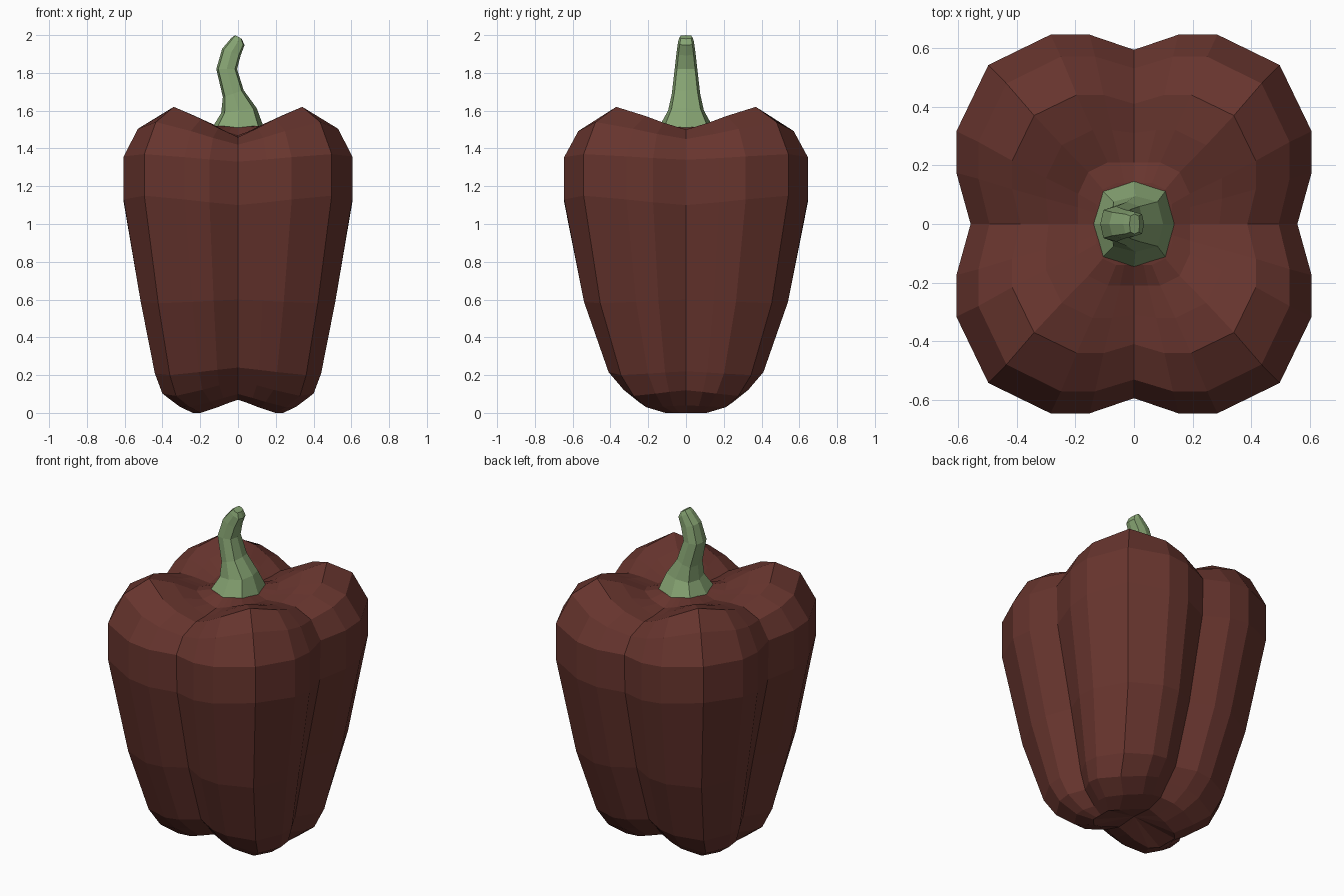
import bpy, bmesh
from math import sin, cos, radians

if "Cube" in bpy.data.objects:
    bpy.data.objects.remove(bpy.data.objects["Cube"])


def material(name, rgb):
    m = bpy.data.materials.new(name)
    m.diffuse_color = (*rgb, 1)
    m.use_nodes = True
    m.node_tree.nodes["Principled BSDF"].inputs["Base Color"].default_value = m.diffuse_color
    return m


def loft(name, rings, mat, start=None, end=None):
    """Skin a stack of equal-length rings, closing each end with a fan or an n-gon."""
    bm = bmesh.new()
    rows = [[bm.verts.new(p) for p in r] for r in rings]
    n = len(rows[0])
    for a, b in zip(rows, rows[1:]):
        for i in range(n):
            j = (i + 1) % n
            bm.faces.new((a[i], a[j], b[j], b[i]))
    for row, tip in ((rows[0], start), (rows[-1], end)):
        if tip is None:
            bm.faces.new(row)
        else:
            c = bm.verts.new(tip)
            for i in range(n):
                bm.faces.new((row[i], row[(i + 1) % n], c))
    bmesh.ops.recalc_face_normals(bm, faces=bm.faces)
    me = bpy.data.meshes.new(name)
    bm.to_mesh(me)
    bm.free()
    ob = bpy.data.objects.new(name, me)
    me.materials.append(mat)
    bpy.context.collection.objects.link(ob)
    return ob


# One quarter of the lobed outline: unit x, unit y, lobe weight
LOBE = [(1, .27, .3), (1, .49, .6), (.82, .84, 1), (.47, 1, .6), (.25, 1, .3)]


def lobed_ring(hx, hy, z_lobe, z_front, z_side, groove):
    """Four-lobed outline with grooves on the x and y axes."""
    quarter = [(hx * groove, 0, z_side)]
    for k, (u, v, w) in enumerate(LOBE):
        zg = z_side if k < 2 else z_front
        quarter.append((u * hx, v * hy, zg + (z_lobe - zg) * w))
    quarter.append((0, hy * groove, z_front))
    half = quarter + [(-x, y, z) for x, y, z in quarter[-2::-1]]
    return half + [(x, -y, z) for x, y, z in half[-2:0:-1]]


# Body: half width x, half width y, lobe z, front groove z, side groove z, groove depth
BODY = [
    (.13, .14, 1.52, 1.51, 1.51, 1.0),
    (.19, .21, 1.52, 1.47, 1.49, 1.0),
    (.30, .32, 1.58, 1.46, 1.50, .97),
    (.415, .44, 1.62, 1.46, 1.50, .93),
    (.53, .57, 1.54, 1.42, 1.45, .93),
    (.605, .645, 1.37, 1.33, 1.34, .92),
    (.605, .645, 1.15, 1.10, 1.10, .91),
    (.515, .54, .58, .60, .60, .88),
    (.44, .41, .20, .24, .22, .87),
    (.40, .33, .09, .17, .12, .88),
    (.31, .25, .03, .10, .04, .92),
    (.24, .13, .0, .07, .0, 1.0),
]
loft("pepper_body", [lobed_ring(*r) for r in BODY],
     material("pepper_skin", (.136, .035, .027)), (0, 0, 1.52), (0, 0, .08))

# Stem: centre x, centre z, half width x, half width y, lean in degrees
STEM = [
    (0, 1.51, .137, .145, 0),
    (.005, 1.60, .095, .095, -8),
    (-.025, 1.69, .058, .075, -18),
    (-.06, 1.82, .055, .060, 0),
    (-.035, 1.91, .052, .050, 20),
    (-.001, 1.965, .040, .042, 28),
    (.002, 1.99, .020, .034, 28),
]
SECTION = [(1, 0), (.8, .8), (0, 1), (-.8, .8), (-1, 0), (-.8, -.8), (0, -1), (.8, -.8)]


def stem_ring(cx, cz, hx, hy, lean):
    a = radians(lean)
    return [(cx + u * hx * cos(a), v * hy, cz - u * hx * sin(a)) for u, v in SECTION]


loft("pepper_stem", [stem_ring(*r) for r in STEM], material("stem_green", (.24, .37, .17)))
